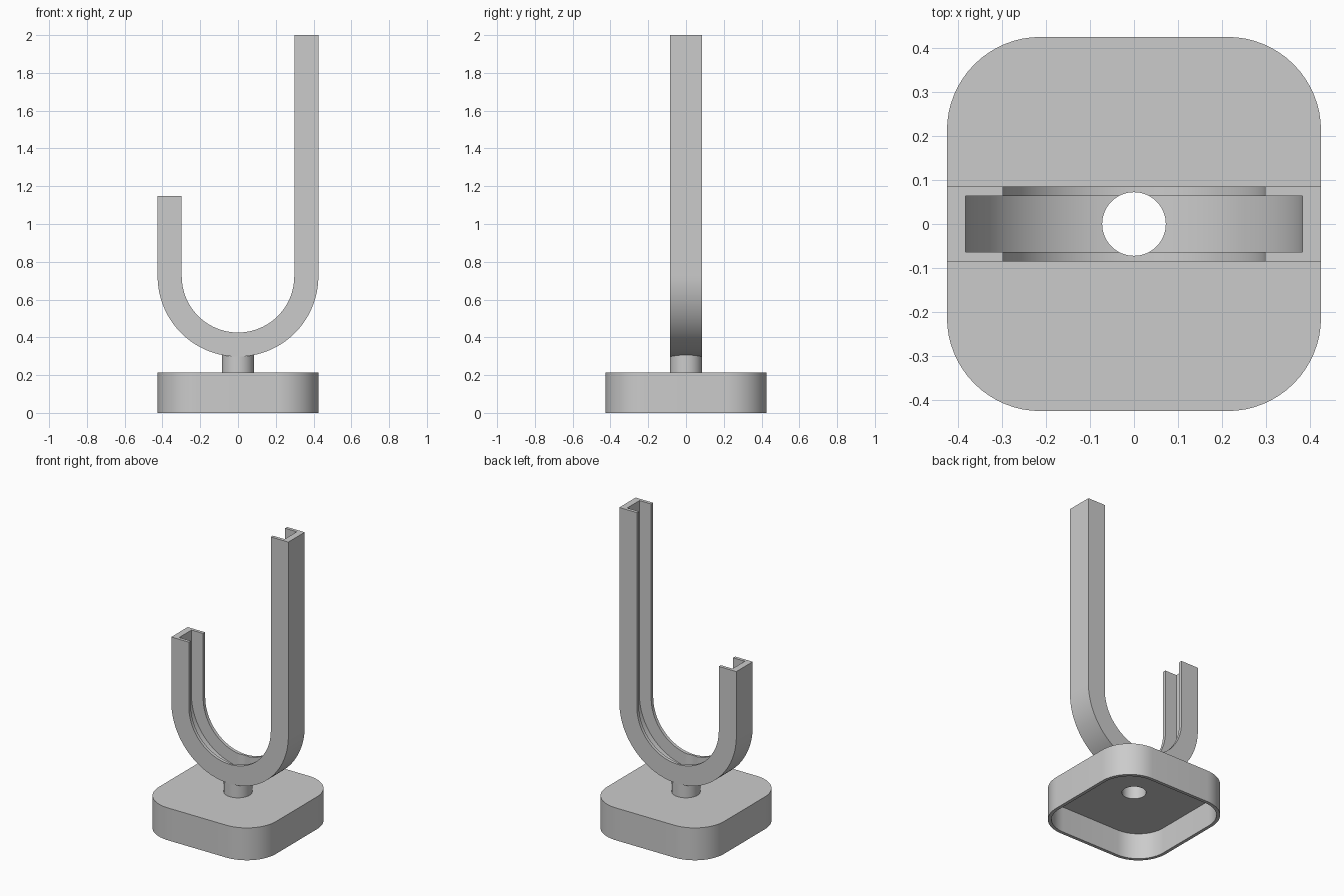
import bpy, bmesh, math
from mathutils import Matrix

if "Cube" in bpy.data.objects:
    bpy.data.objects.remove(bpy.data.objects["Cube"])

U = 2 / 47          # design module: the whole model is 47 modules tall

grey = bpy.data.materials.new("plain grey")
grey.use_nodes = True
grey.diffuse_color = (0.6, 0.6, 0.6, 1)
grey.node_tree.nodes["Principled BSDF"].inputs["Base Color"].default_value = (0.6, 0.6, 0.6, 1)


def finish(bm, name):
    """Scale from modules to units and make an object."""
    bmesh.ops.scale(bm, vec=(U, U, U), verts=bm.verts)
    bmesh.ops.recalc_face_normals(bm, faces=bm.faces)
    mesh = bpy.data.meshes.new(name)
    bm.to_mesh(mesh)
    bm.free()
    mesh.materials.append(grey)
    obj = bpy.data.objects.new(name, mesh)
    bpy.context.collection.objects.link(obj)
    return obj


def cylinder(name, radius, z0, z1):
    bm = bmesh.new()
    bmesh.ops.create_cone(bm, cap_ends=True, segments=64, radius1=radius, radius2=radius,
                          depth=z1 - z0, matrix=Matrix.Translation((0, 0, (z0 + z1) / 2)))
    return finish(bm, name)


def rounded_block(name, half, radius, z0, z1, steps=16):
    bm = bmesh.new()
    ring = []
    for quarter in range(4):
        mid = math.radians(45 + 90 * quarter)
        cx = math.copysign(half - radius, math.cos(mid))
        cy = math.copysign(half - radius, math.sin(mid))
        for i in range(steps + 1):
            a = math.pi / 2 * (quarter + i / steps)
            ring.append(bm.verts.new((cx + radius * math.cos(a), cy + radius * math.sin(a), z0)))
    face = bm.faces.new(ring)
    top = bmesh.ops.extrude_face_region(bm, geom=[face], use_keep_orig=True)["geom"]
    bmesh.ops.translate(bm, vec=(0, 0, z1 - z0),
                        verts=[v for v in top if isinstance(v, bmesh.types.BMVert)])
    return finish(bm, name)


def cut(obj, cutter):
    mod = obj.modifiers.new("cut", 'BOOLEAN')
    mod.operation = 'DIFFERENCE'
    mod.solver = 'EXACT'
    mod.object = cutter
    bpy.ops.object.select_all(action='DESELECT')
    bpy.context.view_layer.objects.active = obj
    obj.select_set(True)
    bpy.ops.object.modifier_apply(modifier=mod.name)


def sweep_channel(name, centre_z, short_arm, long_arm, steps=64):
    """Sweep an open channel section down, round the bend and up again."""
    section = [(10, -2), (10, 2), (7, 2), (7, 1.5), (9, 1.5), (9, -1.5), (7, -1.5), (7, -2)]
    stations = [(math.pi, short_arm)]
    stations += [(math.pi * (1 + i / steps), 0) for i in range(steps + 1)]
    stations += [(2 * math.pi, long_arm)]
    bm = bmesh.new()
    rings = [[bm.verts.new((r * math.cos(a), y, centre_z + r * math.sin(a) + lift))
              for r, y in section] for a, lift in stations]
    n = len(section)
    for low, high in zip(rings, rings[1:]):
        for i in range(n):
            j = (i + 1) % n
            bm.faces.new((low[i], low[j], high[j], high[i]))
    bm.faces.new(rings[0])
    bm.faces.new(rings[-1])
    return finish(bm, name)


# Parts
base = rounded_block("base", 10, 5, 0, 5)
stem = cylinder("stem", 2, 5, 7.3)
hook = sweep_channel("hook_channel", 17, 10, 30)

# Hollow underside of the base, and the bore through base, stem and hook
hollow = rounded_block("base_hollow_cutter", 9.5, 4.5, -1, 4)
bore = cylinder("bore_cutter", 1.7, -2, 12)
cut(base, hollow)
for part in (base, stem, hook):
    cut(part, bore)
for cutter in (hollow, bore):
    bpy.data.objects.remove(cutter)

# Smooth rounded walls, sharp edges
bpy.ops.object.select_all(action='DESELECT')
for part in (base, stem, hook):
    part.select_set(True)
bpy.context.view_layer.objects.active = base
bpy.ops.object.shade_smooth_by_angle(angle=math.radians(30))
